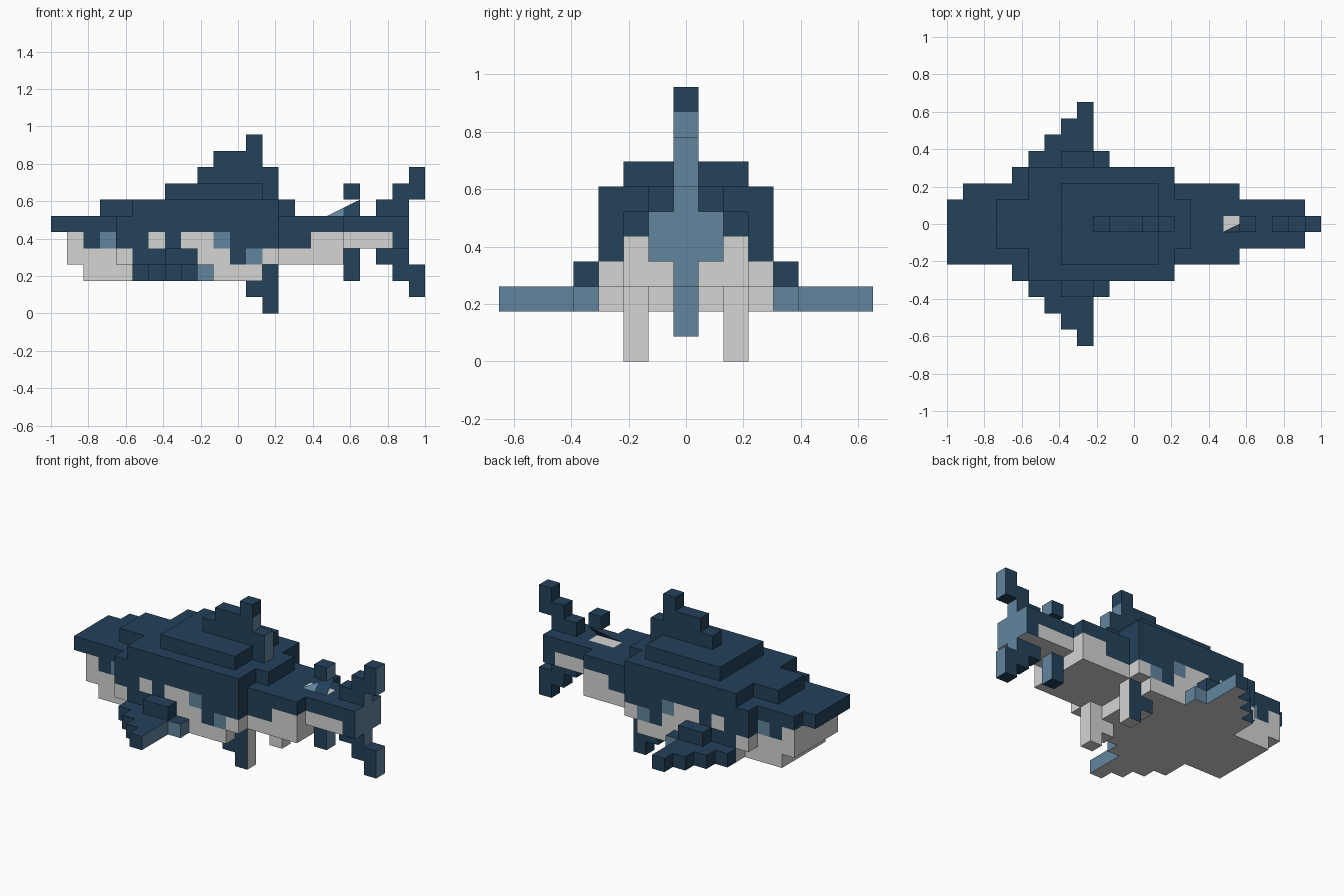
import bpy
import bmesh
from mathutils import Vector

if "Cube" in bpy.data.objects:
    bpy.data.objects.remove(bpy.data.objects["Cube"], do_unlink=True)

V = 2 / 23  # size of one block


def make_material(name, rgb):
    mat = bpy.data.materials.new(name)
    mat.use_nodes = True
    mat.diffuse_color = (*rgb, 1)
    bsdf = mat.node_tree.nodes["Principled BSDF"]
    bsdf.inputs["Base Color"].default_value = (*rgb, 1)
    bsdf.inputs["Roughness"].default_value = 0.9
    return mat


MATS = [make_material("dark_blue", (0.017, 0.054, 0.105)),
        make_material("pale_grey", (0.66, 0.66, 0.65)),
        make_material("mid_blue", (0.122, 0.235, 0.345))]
DARK, PALE, MID = range(3)
CODE = {"D": DARK, "L": PALE, "M": MID}

cells = {}  # block position -> part name


def block(part, xs, ys, zs):
    """Fill an inclusive range of blocks."""
    for i in range(xs[0], xs[1] + 1):
        for j in range(ys[0], ys[1] + 1):
            for k in range(zs[0], zs[1] + 1):
                cells.setdefault((i, j, k), part)


def wide(part, xs, half, zs):
    block(part, xs, (-half, half), zs)


# Body: snout, head, trunk, back and tail stem
block("body", (0, 0), (-2, 1), (5, 5))
wide("body", (1, 3), 2, (3, 5))
wide("body", (2, 4), 2, (2, 2))
wide("body", (4, 13), 3, (3, 5))
wide("body", (5, 12), 3, (2, 2))
wide("body", (3, 14), 1, (6, 6))
wide("body", (5, 13), 3, (6, 6))
wide("body", (7, 12), 2, (7, 7))
wide("body", (14, 17), 2, (3, 5))
wide("body", (18, 21), 1, (4, 5))

# Fins on the centre line
wide("dorsal_fin", (13, 13), 0, (7, 7))
wide("dorsal_fin", (9, 13), 0, (8, 8))
wide("dorsal_fin", (10, 12), 0, (9, 9))
wide("dorsal_fin", (12, 12), 0, (10, 10))
wide("rear_dorsal_fin", (18, 18), 0, (7, 7))
wide("anal_fin", (18, 18), 0, (2, 3))

# Tail fin, with its lower lobe mirroring the upper one
for xs, zs in (((20, 21), (6, 6)), ((21, 22), (7, 7)), ((22, 22), (8, 8))):
    wide("tail_fin", xs, 0, zs)
    wide("tail_fin", xs, 0, (9 - zs[0], 9 - zs[1]))

# Paired fins
for side, name in ((1, "back"), (-1, "front")):
    pectoral = name + "_pectoral_fin"
    for j, xs in ((4, (5, 9)), (5, (6, 8)), (6, (7, 8)), (7, (8, 8))):
        block(pectoral, xs, (side * j, side * j), (2, 2))
    block(pectoral, (7, 8), (side * 4, side * 4), (3, 3))
    pelvic = name + "_pelvic_fin"
    block(pelvic, (13, 13), (side * 2, side * 2), (0, 2))
    block(pelvic, (12, 12), (side * 2, side * 2), (1, 1))

# Side markings, one letter per block from the nose
ROWS = {4: "DLDMDDLDLLMDDDDDLLLLLD",
        3: "LLLLLDDDDLLDMLLLLLLLLL"}


def body_colour(cell, n):
    i, j, k = cell
    if n.z > 0:
        return PALE if i in (17, 18) and j == 0 and k == 5 else DARK
    if n.z < 0:
        return DARK if i == 0 else PALE
    if n.x > 0 and i == 21:
        return MID
    if k >= 5:
        return DARK
    if k == 2:
        return PALE
    return CODE[ROWS[k][i]]


def fin_colour(part, cell, n):
    i, j, k = cell
    if "pelvic" in part:
        outer = n.y * j > 0
        return DARK if outer or n.x < 0 or n.z > 0 else PALE
    if "pectoral" in part:
        if k == 3:
            return DARK
        if n.z < 0:
            return PALE
        if i == 9 and n.y:
            return MID
    if k == 10:
        return DARK
    return MID if n.x > 0 else DARK


def finish(name, bm):
    mesh = bpy.data.meshes.new(name)
    bm.to_mesh(mesh)
    bm.free()
    for mat in MATS:
        mesh.materials.append(mat)
    obj = bpy.data.objects.new(name, mesh)
    bpy.context.collection.objects.link(obj)
    return obj


AXES = [Vector(a) for a in ((1, 0, 0), (0, 1, 0), (0, 0, 1))]


def build(part):
    """Skin the outside of a part's blocks."""
    bm = bmesh.new()
    for cell in [c for c, p in cells.items() if p == part]:
        centre = Vector((cell[0] + 0.5, cell[1], cell[2] + 0.5))
        for a in range(3):
            for s in (1, -1):
                n = AXES[a] * s
                if tuple(c + int(d) for c, d in zip(cell, n)) in cells:
                    continue
                u, v = AXES[(a + 1) % 3] / 2, AXES[(a + 2) % 3] / 2
                if s < 0:
                    u, v = v, u
                mid = centre + n / 2
                face = bm.faces.new([bm.verts.new((mid + p) * V - AXES[0])
                                     for p in (-u - v, u - v, u + v, v - u)])
                face.material_index = (body_colour(cell, n) if part == "body"
                                       else fin_colour(part, cell, n))
    bmesh.ops.remove_doubles(bm, verts=bm.verts, dist=V / 100)
    finish(part, bm)


for part in sorted(set(cells.values())):
    build(part)

# Thin slanted web that carries the rear dorsal fin
bm = bmesh.new()
tip, heel, top = (Vector(p) * V - AXES[0] for p in
                  ((17, -0.5, 6.01), (19, -0.5, 6.01), (19, 0.5, 7)))
points = [bm.verts.new(p) for p in (tip, (tip + heel) / 2, (tip + top) / 2,
                                    heel, top)]
bm.faces.new(points[:3]).material_index = MID
bm.faces.new((points[1], points[3], points[4], points[2])).material_index = DARK
finish("rear_dorsal_web", bm)
